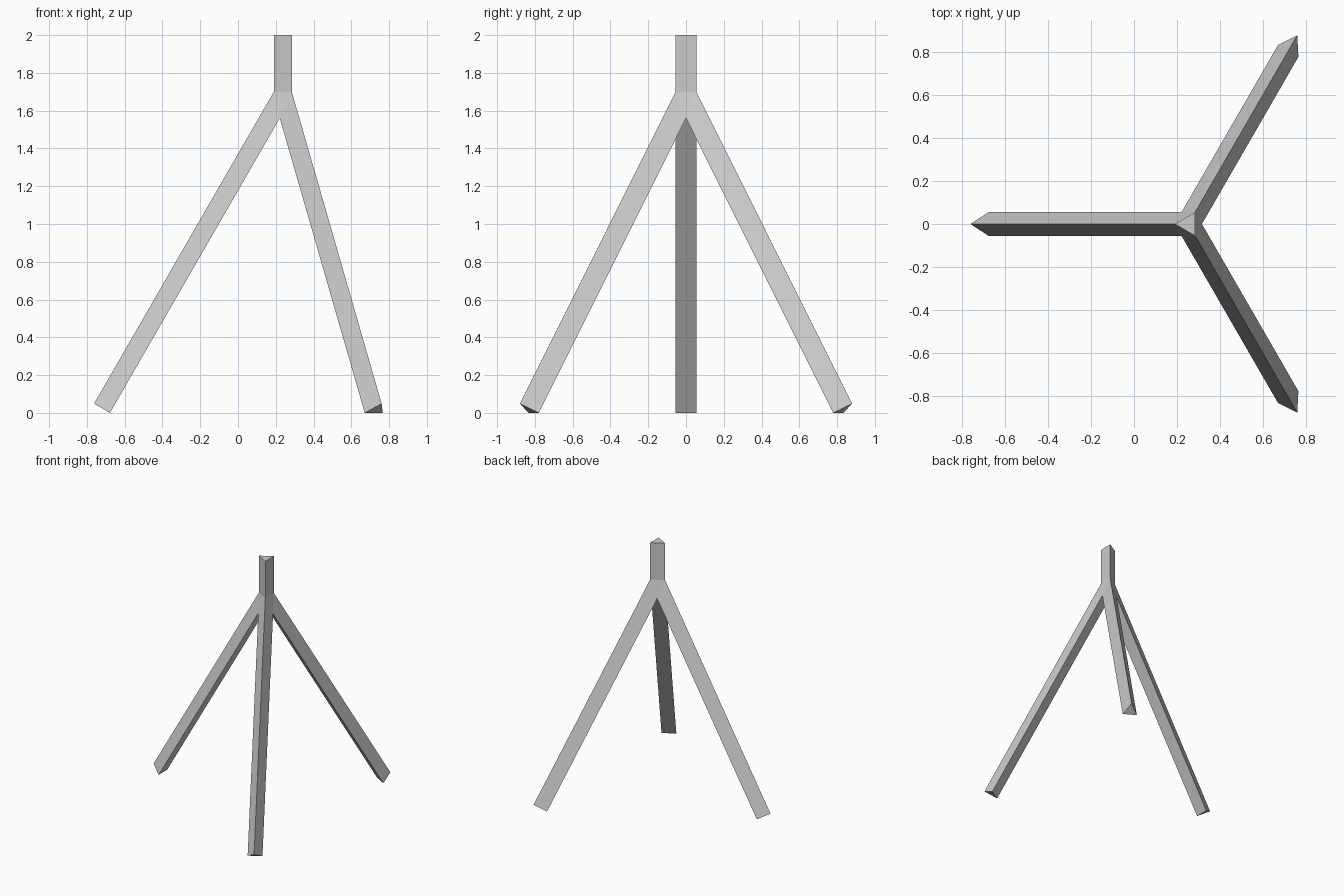
import bpy, bmesh
from math import cos, sin, pi

if "Cube" in bpy.data.objects:
    bpy.data.objects.remove(bpy.data.objects["Cube"])

CX = 0.253      # axis of the post
R = 0.0635      # radius of the triangular section
HALF = 0.055    # half width of a leg


def polar(r, angle, z, side=0.0):
    """Point at radius r along angle, shifted sideways."""
    return (CX + r * cos(angle) - side * sin(angle),
            r * sin(angle) + side * cos(angle), z)


bm = bmesh.new()
angles = [pi + i * 2 * pi / 3 for i in range(3)]

# Hub: upper triangle and lower triangle twisted by 60 degrees
upper = [bm.verts.new(polar(R, a, 1.70)) for a in angles]
lower = [bm.verts.new(polar(R, a + pi / 3, 1.56)) for a in angles]
bm.faces.new(lower[::-1])

# Post: triangular prism above the hub
cap = [bm.verts.new(polar(R, a, 2.0)) for a in angles]
bm.faces.new(cap)

for i, a in enumerate(angles):
    j = (i + 1) % 3
    bm.faces.new((upper[i], upper[j], cap[j], cap[i]))
    bm.faces.new((upper[j], upper[i], lower[i]))

    # Leg: ridge on top, flat underside, square-cut foot
    root = [upper[i], lower[i - 1], lower[i]]
    foot = [bm.verts.new(polar(1.015, a, 0.049)),
            bm.verts.new(polar(0.931, a, 0.0, -HALF)),
            bm.verts.new(polar(0.931, a, 0.0, HALF))]
    bm.faces.new(foot)
    for k in range(3):
        n = (k + 1) % 3
        bm.faces.new((root[k], root[n], foot[n], foot[k]))

bmesh.ops.recalc_face_normals(bm, faces=bm.faces)
mesh = bpy.data.meshes.new("tripod_stand")
bm.to_mesh(mesh)
bm.free()
bpy.context.collection.objects.link(bpy.data.objects.new("tripod_stand", mesh))
